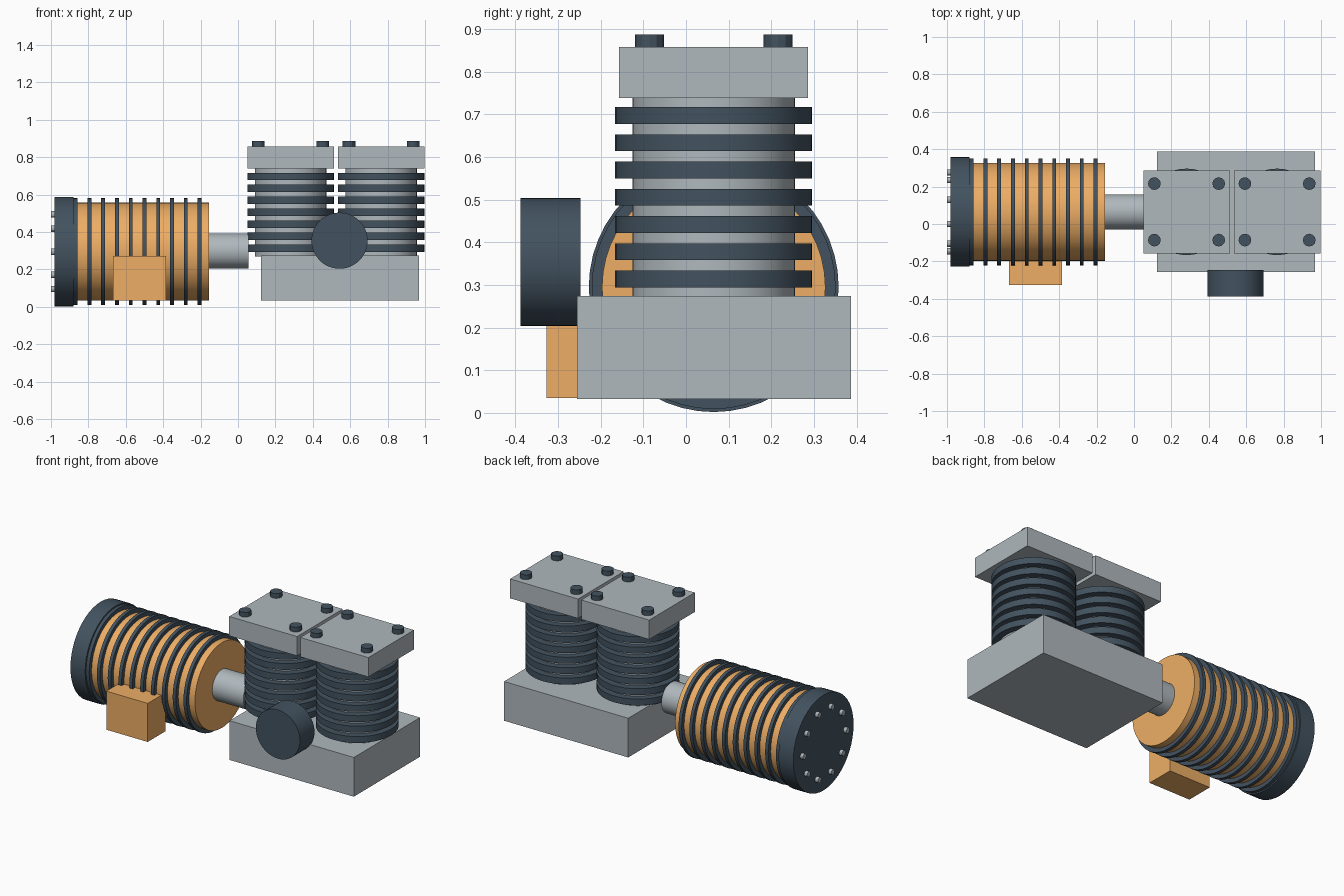
import bpy, bmesh
from math import sin, cos, pi
from mathutils import Matrix, Vector

if "Cube" in bpy.data.objects:
    bpy.data.objects.remove(bpy.data.objects["Cube"])


def material(name, rgb):
    m = bpy.data.materials.new(name)
    m.diffuse_color = (*rgb, 1)
    m.use_nodes = True
    m.node_tree.nodes["Principled BSDF"].inputs["Base Color"].default_value = m.diffuse_color
    return m


ORANGE = material("orange_paint", (0.85, 0.42, 0.13))
DARK = material("dark_steel", (0.055, 0.085, 0.115))
GREY = material("light_steel", (0.43, 0.48, 0.51))


def finish(name, bm, mat):
    me = bpy.data.meshes.new(name)
    bm.to_mesh(me)
    bm.free()
    ob = bpy.data.objects.new(name, me)
    bpy.context.collection.objects.link(ob)
    me.materials.append(mat)
    return ob


def box(name, x, y, z, mat):
    lo, hi = Vector((x[0], y[0], z[0])), Vector((x[1], y[1], z[1]))
    bm = bmesh.new()
    bmesh.ops.create_cube(bm, size=1, matrix=Matrix.Translation((lo + hi) / 2)
                          @ Matrix.Diagonal((*(hi - lo), 1)))
    return finish(name, bm, mat)


def cyl(name, axis, a, b, center, r, mat, sides=48):
    """Cylinder from a to b along an axis; center gives the other two coordinates."""
    i = "xyz".index(axis)
    pos = list(center)
    pos.insert(i, (a + b) / 2)
    rot = (Matrix.Rotation(pi / 2, 4, 'Y'), Matrix.Rotation(pi / 2, 4, 'X'), Matrix())[i]
    bm = bmesh.new()
    bmesh.ops.create_cone(bm, cap_ends=True, segments=sides, radius1=r, radius2=r,
                          depth=b - a, matrix=Matrix.Translation(pos) @ rot)
    ob = finish(name, bm, mat)
    if sides > 20:
        bpy.context.view_layer.objects.active = ob
        ob.select_set(True)
        bpy.ops.object.shade_smooth_by_angle()
        ob.select_set(False)
    return ob


YC, ZC = 0.065, 0.295

# Electric motor: body, cooling fins, end cover, cover bolts, terminal box
cyl("motor_body", 'x', -0.89, -0.155, (YC, ZC), 0.262, ORANGE)
for i in range(10):
    x = -0.868 + i * 0.0736
    cyl(f"motor_fin_{i}", 'x', x - 0.0105, x + 0.0105, (YC, ZC), 0.286, DARK)
cyl("motor_end_cover", 'x', -0.98, -0.88, (YC, ZC), 0.293, DARK)
for i in range(10):
    a = i * pi / 5
    cyl(f"cover_bolt_{i}", 'x', -1.0, -0.975,
        (YC + 0.21 * cos(a), ZC + 0.21 * sin(a)), 0.017, GREY, 12)
box("terminal_box", (-0.667, -0.385), (-0.327, -0.155), (0.035, 0.272), ORANGE)

# Drive shaft
cyl("drive_shaft", 'x', -0.16, 0.056, (YC, 0.299), 0.094, GREY)

# Crankcase
box("crankcase", (0.122, 0.967), (-0.256, 0.387), (0.033, 0.274), GREY)

# Two finned cylinders with bolted heads
for n, xc in enumerate((0.281, 0.765)):
    cyl(f"barrel_{n}", 'z', 0.27, 0.742, (xc, YC), 0.191, GREY)
    for i in range(7):
        z = 0.314 + i * 0.0639
        cyl(f"barrel_{n}_fin_{i}", 'z', z - 0.0195, z + 0.0195, (xc, YC), 0.231, DARK)
    box(f"head_{n}", (xc - 0.231, xc + 0.231), (-0.157, 0.286), (0.739, 0.858), GREY)
    for sx in (-1, 1):
        for sy in (-1, 1):
            cyl(f"head_{n}_bolt_{sx}_{sy}", 'z', 0.85, 0.887,
                (xc + sx * 0.172, YC + sy * 0.151), 0.034, DARK, 12)

# Round air filter
cyl("air_filter", 'y', -0.388, -0.247, (0.543, 0.354), 0.15, DARK)
